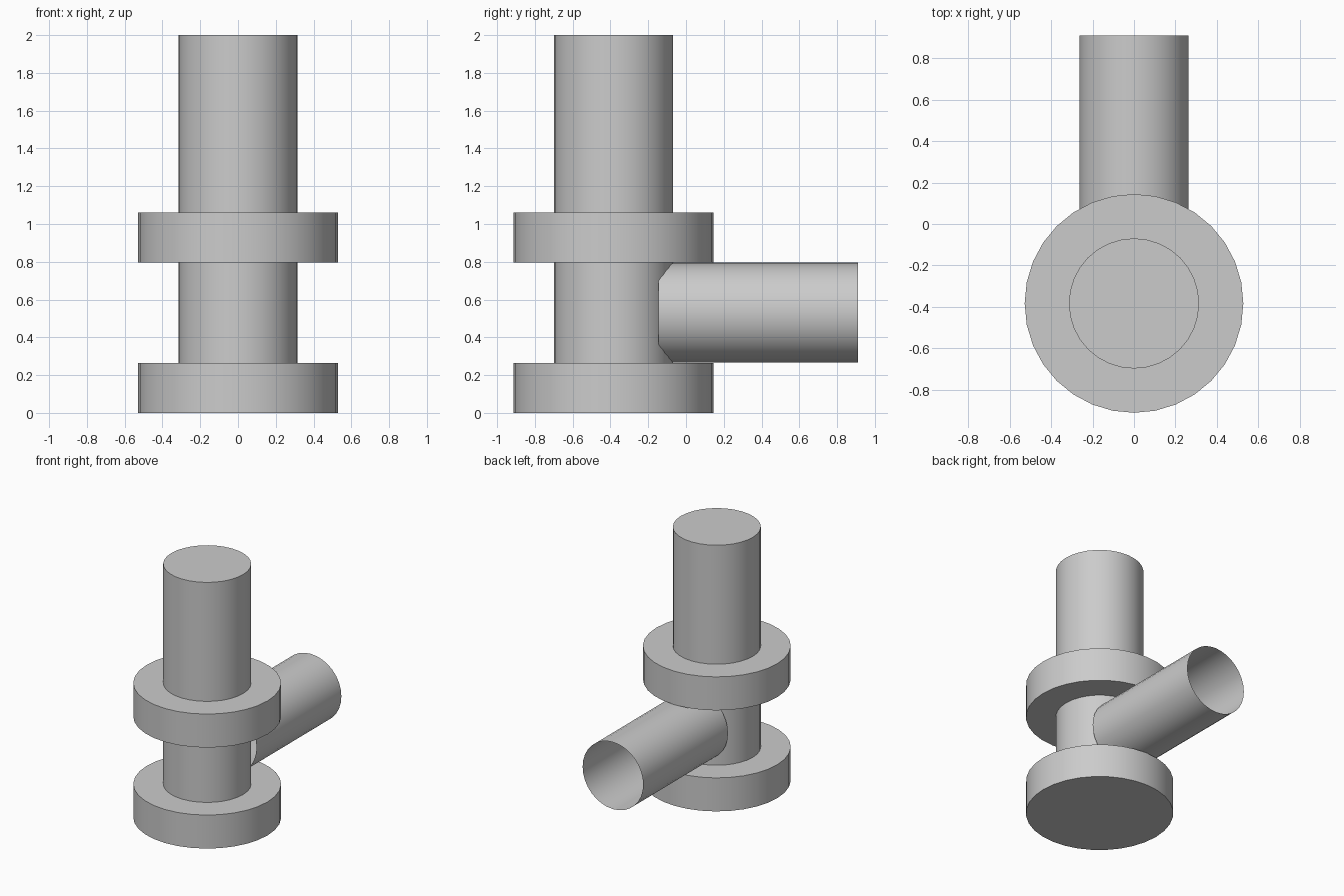
import bpy
from math import radians

cube = bpy.data.objects.get("Cube")
if cube:
    bpy.data.objects.remove(cube, do_unlink=True)

UNIT = 0.2643          # flange thickness, the module for all sizes
AXIS_Y = -0.384        # centre line of the upright column

# Single grey metal
grey = bpy.data.materials.new("grey_metal")
grey.use_nodes = True
colour = (0.6, 0.6, 0.6, 1)
grey.diffuse_color = colour
grey.node_tree.nodes["Principled BSDF"].inputs["Base Color"].default_value = colour


def cylinder(name, radius, length, location, tilt=0, cap='NGON'):
    bpy.ops.mesh.primitive_cylinder_add(
        vertices=32, radius=radius, depth=length, end_fill_type=cap,
        location=location, rotation=(radians(tilt), 0, 0))
    obj = bpy.context.object
    obj.name = name
    obj.data.materials.append(grey)
    bpy.ops.object.shade_smooth_by_angle(angle=radians(30))
    return obj


def upright(name, radius, bottom, top):
    return cylinder(name, radius, top - bottom, (0, AXIS_Y, (bottom + top) / 2))


# Upright column with two flanges
upright("column", 0.3145, UNIT, 2)
upright("base_flange", 2 * UNIT, 0, UNIT)
upright("upper_flange", 2 * UNIT, 3 * UNIT + 0.004, 4 * UNIT + 0.004)

# Thin open branch pipe running out to the back
cylinder("branch_pipe", UNIT, 4 * UNIT, (0, AXIS_Y + 2.9 * UNIT, 2 * UNIT + 0.002),
         tilt=90, cap='NOTHING')
